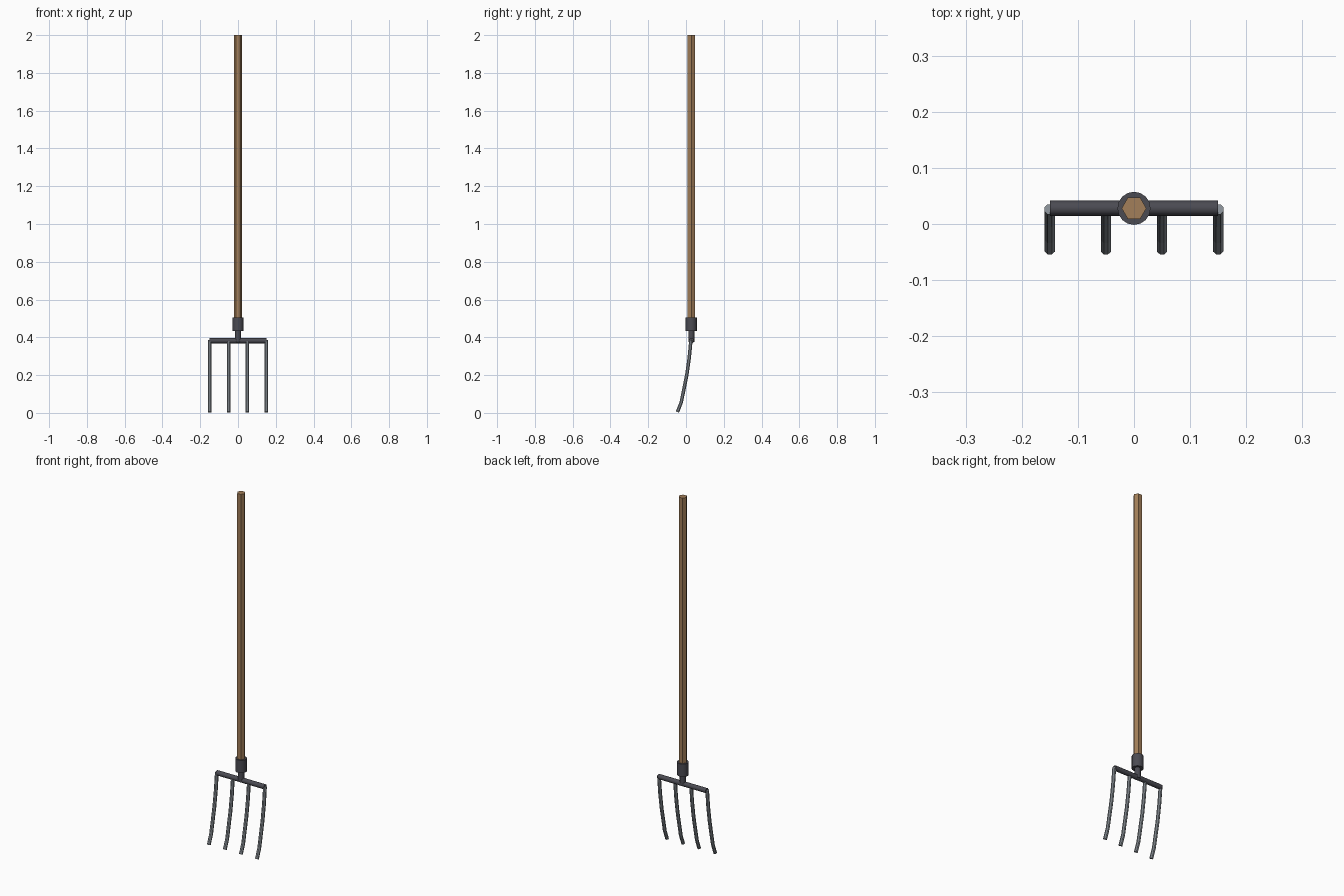
import bpy, bmesh, math
from mathutils import Vector

if "Cube" in bpy.data.objects:
    bpy.data.objects.remove(bpy.data.objects["Cube"])

Y = 0.028  # centre line of the handle


def material(name, rgb):
    m = bpy.data.materials.new(name)
    m.diffuse_color = (*rgb, 1)
    m.use_nodes = True
    m.node_tree.nodes["Principled BSDF"].inputs["Base Color"].default_value = m.diffuse_color
    return m


wood = material("wood", (0.36, 0.21, 0.10))
iron = material("dark_iron", (0.07, 0.07, 0.085))
steel = material("steel", (0.27, 0.30, 0.33))


def rod(name, a, b, radius, sides, mat, smooth=True):
    a, b = Vector(a), Vector(b)
    axis = b - a
    bpy.ops.mesh.primitive_cylinder_add(
        vertices=sides, radius=radius, depth=axis.length, location=(a + b) / 2)
    ob = bpy.context.object
    ob.name = name
    ob.data.materials.append(mat)
    ob.rotation_euler = axis.to_track_quat('Z', 'Y').to_euler()
    if smooth:
        bpy.ops.object.shade_smooth_by_angle(angle=math.radians(35))
    return ob


def tine(name, x, path, radius, sides=8):
    # Sweep a ring along a path lying in the y-z plane
    bm = bmesh.new()
    pts = [Vector((x, y, z)) for y, z in path]
    rings = []
    for i, p in enumerate(pts):
        d = (pts[min(i + 1, len(pts) - 1)] - pts[max(i - 1, 0)]).normalized()
        u = Vector((1, 0, 0))
        v = d.cross(u)
        ring = []
        for k in range(sides):
            t = 2 * math.pi * (k + 0.5) / sides
            ring.append(bm.verts.new(p + radius * (math.cos(t) * u + math.sin(t) * v)))
        rings.append(ring)
    for r, s in zip(rings, rings[1:]):
        for k in range(sides):
            n = (k + 1) % sides
            bm.faces.new((r[k], r[n], s[n], s[k]))
    bm.faces.new(rings[0])
    bm.faces.new(rings[-1])
    bmesh.ops.recalc_face_normals(bm, faces=bm.faces)
    me = bpy.data.meshes.new(name)
    bm.to_mesh(me)
    bm.free()
    me.materials.append(steel)
    ob = bpy.data.objects.new(name, me)
    bpy.context.collection.objects.link(ob)


# Hexagonal wooden handle, corners pointing along x
handle = rod("handle", (0, Y, 0.45), (0, Y, 2.0), 0.022, 6, wood, smooth=False)
handle.rotation_euler = (0, 0, math.radians(30))

# Collar, neck and crossbar
rod("collar", (0, Y, 0.433), (0, Y, 0.505), 0.0295, 16, iron)
rod("neck", (0, Y, 0.375), (0, Y, 0.44), 0.016, 12, iron)
rod("crossbar", (-0.15, Y, 0.382), (0.15, Y, 0.382), 0.0135, 12, iron)

# Four curved tines
path = [(0.026, 0.385), (0.017, 0.29), (0.004, 0.2), (-0.025, 0.057), (-0.0455, 0.0045)]
for i, x in enumerate((-0.15, -0.05, 0.05, 0.15)):
    tine(f"tine_{i + 1}", x, path, 0.01)
